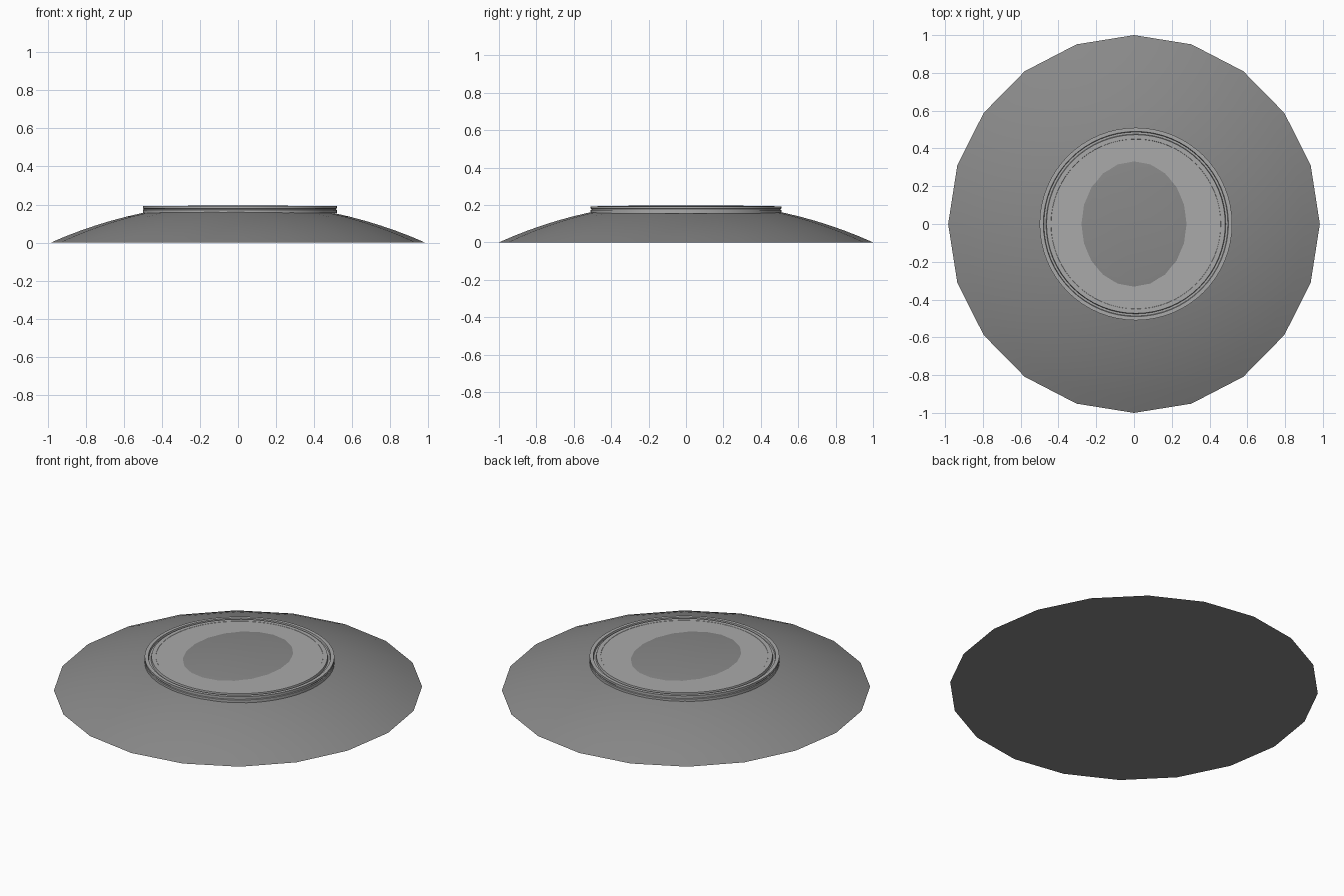
import bpy, bmesh
from math import sin, cos, sqrt, tau

if "Cube" in bpy.data.objects:
    bpy.data.objects.remove(bpy.data.objects["Cube"])


def lathe(name, rings, sides, grey, centre=(0, 0), cap_start=False, cap_end=False, angle=0.5):
    """Skin a stack of (x radius, y radius, z) rings."""
    bm = bmesh.new()
    loops = []
    for rx, ry, z in rings:
        loops.append([bm.verts.new((centre[0] + rx * cos(tau * i / sides),
                                    centre[1] + ry * sin(tau * i / sides), z))
                      for i in range(sides)])
    for a, b in zip(loops, loops[1:]):
        for i in range(sides):
            j = (i + 1) % sides
            bm.faces.new((a[i], a[j], b[j], b[i]))
    if cap_start:
        bm.faces.new(loops[0][::-1])
    if cap_end:
        bm.faces.new(loops[-1])
    bm.normal_update()
    mesh = bpy.data.meshes.new(name)
    bm.to_mesh(mesh)
    bm.free()
    ob = bpy.data.objects.new(name, mesh)
    bpy.context.collection.objects.link(ob)
    mat = bpy.data.materials.new(name + "_grey")
    mat.diffuse_color = (grey, grey, grey, 1)
    mat.use_nodes = True
    mat.node_tree.nodes["Principled BSDF"].inputs["Base Color"].default_value = mat.diffuse_color
    mesh.materials.append(mat)
    bpy.ops.object.select_all(action='DESELECT')
    ob.select_set(True)
    bpy.context.view_layer.objects.active = ob
    bpy.ops.object.shade_smooth_by_angle(angle=angle)
    return ob


# Shallow domed body: spherical cap, 20 sides, slightly narrower in x, flat top
height = 0.215
R = (1 + height ** 2) / (2 * height)
rings = []
steps = 9
for k in range(steps + 1):
    ry = 1 - (1 - 0.305) * k / steps
    z = sqrt(R * R - ry * ry) - (R - height)
    rings.append((sqrt(ry * ry - 0.032), ry, z))
lathe("domed_body", rings, 20, 0.25, cap_start=True, cap_end=True, angle=0.3)

# Round lid with a grooved rim wall, a narrow top groove and a faint inner step
profile = [(0.47, 0.155), (0.51, 0.155), (0.51, 0.172), (0.505, 0.174),
           (0.505, 0.178), (0.51, 0.180), (0.51, 0.192), (0.49, 0.192),
           (0.487, 0.180), (0.476, 0.180), (0.473, 0.193), (0.45, 0.193),
           (0.449, 0.192)]
lathe("lid", [(r, r, z) for r, z in profile], 64, 0.4, centre=(0.01, 0), cap_end=True)
